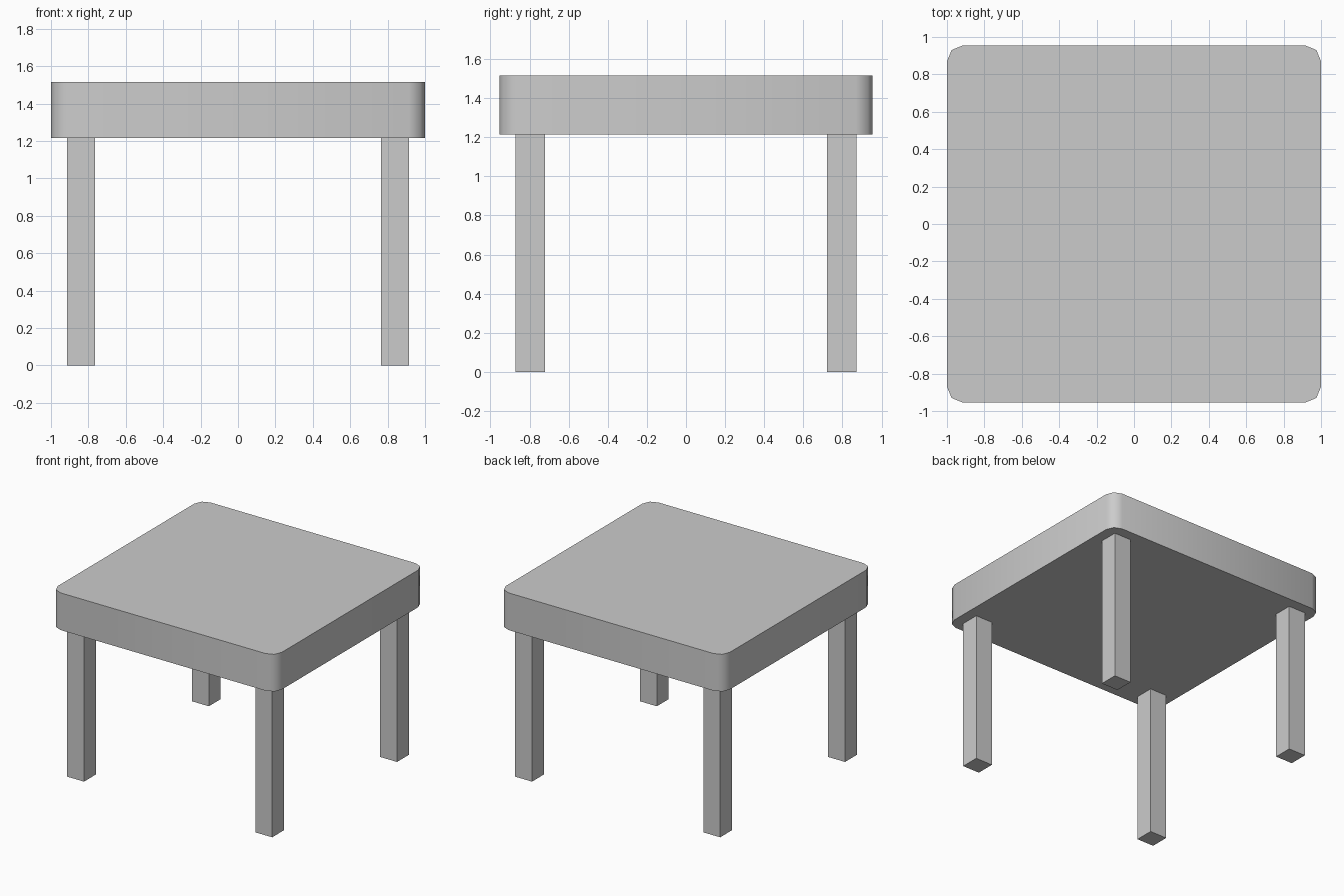
import bpy, bmesh, math

if "Cube" in bpy.data.objects:
    bpy.data.objects.remove(bpy.data.objects["Cube"])

HX, HY, Z0, Z1 = 1.0, 0.955, 1.215, 1.515   # tabletop extents
R = 0.085                                    # corner radius


def make_object(name, bm):
    bmesh.ops.recalc_face_normals(bm, faces=bm.faces[:])
    mesh = bpy.data.meshes.new(name)
    bm.to_mesh(mesh)
    bm.free()
    obj = bpy.data.objects.new(name, mesh)
    bpy.context.collection.objects.link(obj)
    return obj


# Tabletop: rounded rectangle with two-segment corners, extruded upward
bm = bmesh.new()
outline = []
for i, (sx, sy) in enumerate([(1, 1), (-1, 1), (-1, -1), (1, -1)]):
    for k in range(3):
        a = math.radians(90 * i + 45 * k)
        outline.append(bm.verts.new((sx * (HX - R) + R * math.cos(a),
                                     sy * (HY - R) + R * math.sin(a), Z0)))
face = bm.faces.new(outline)
ext = bmesh.ops.extrude_face_region(bm, geom=[face], use_keep_orig=True)
top_verts = [g for g in ext["geom"] if isinstance(g, bmesh.types.BMVert)]
bmesh.ops.translate(bm, verts=top_verts, vec=(0, 0, Z1 - Z0))
top = make_object("tabletop", bm)

# Smooth rounded corners, crisp top and bottom rims
bpy.context.view_layer.objects.active = top
top.select_set(True)
bpy.ops.object.shade_smooth_by_angle(angle=math.radians(60))
top.select_set(False)

# Four square legs
for sy, depth in ((-1, "front"), (1, "back")):
    for sx, side in ((-1, "left"), (1, "right")):
        bm = bmesh.new()
        bmesh.ops.create_cube(bm, size=1)
        bmesh.ops.scale(bm, verts=bm.verts[:], vec=(0.15, 0.15, Z0))
        bmesh.ops.translate(bm, verts=bm.verts[:],
                            vec=(sx * 0.84, sy * 0.796, Z0 / 2))
        make_object(f"{depth}_{side}_leg", bm)
